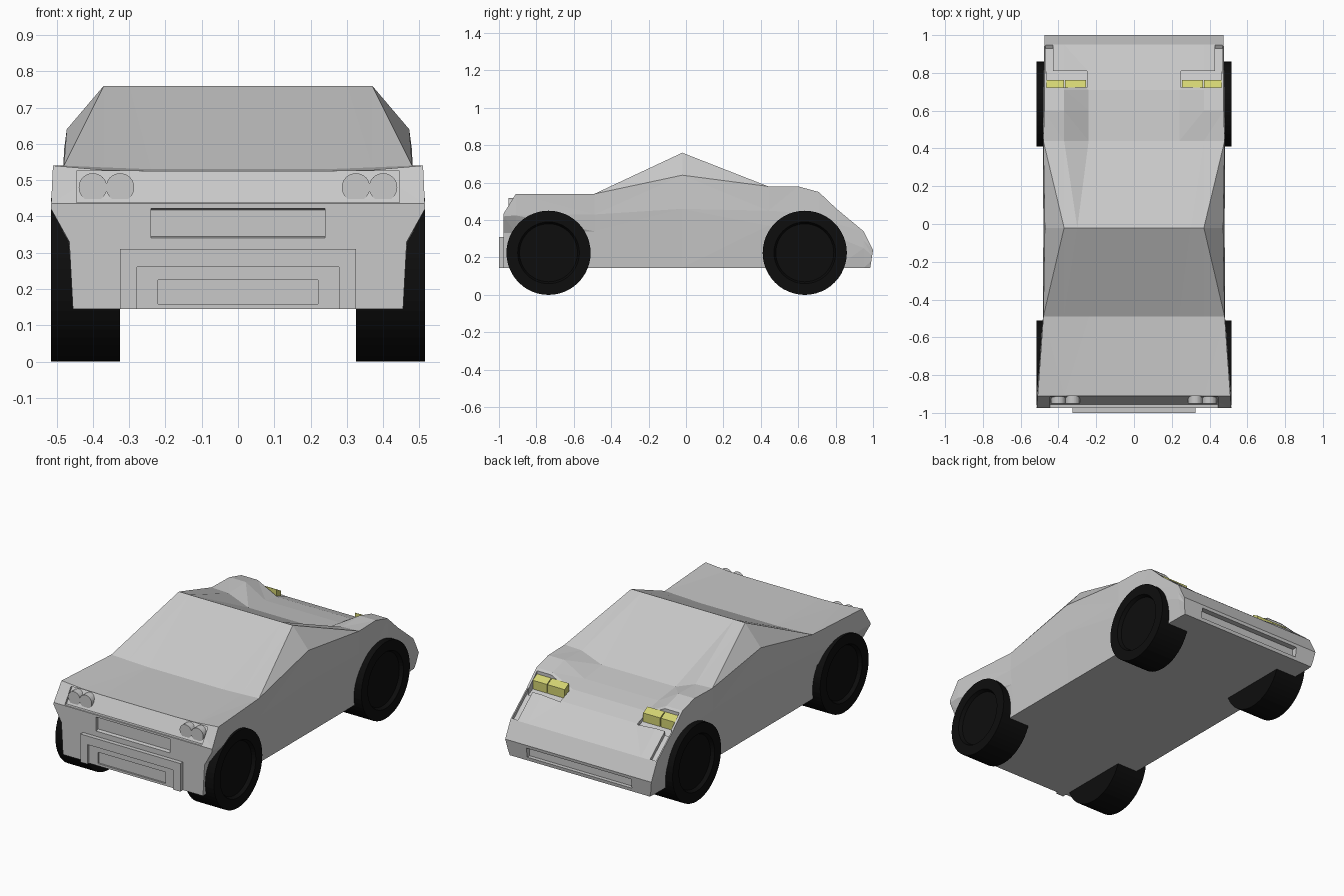
import bpy, bmesh, math

if "Cube" in bpy.data.objects:
    bpy.data.objects.remove(bpy.data.objects["Cube"])


def material(name, rgb):
    m = bpy.data.materials.new(name)
    m.diffuse_color = (*rgb, 1)
    m.use_nodes = True
    m.node_tree.nodes["Principled BSDF"].inputs["Base Color"].default_value = m.diffuse_color
    return m


GREY = material("body grey", (0.58, 0.58, 0.58))
BLACK = material("tyre black", (0.004, 0.004, 0.004))
YELLOW = material("lamp yellow", (0.65, 0.65, 0.17))


def make(name, bm, mat):
    bmesh.ops.recalc_face_normals(bm, faces=bm.faces)
    me = bpy.data.meshes.new(name)
    bm.to_mesh(me)
    bm.free()
    me.materials.append(mat)
    ob = bpy.data.objects.new(name, me)
    bpy.context.collection.objects.link(ob)
    return ob


def prism(name, x0, x1, poly, mat=GREY):
    """Side outline of (y, z) points extruded from x0 to x1."""
    bm = bmesh.new()
    a = [bm.verts.new((x0, y, z)) for y, z in poly]
    b = [bm.verts.new((x1, y, z)) for y, z in poly]
    n = len(poly)
    bm.faces.new(a)
    bm.faces.new(b[::-1])
    for i in range(n):
        bm.faces.new((a[i], b[i], b[(i + 1) % n], a[(i + 1) % n]))
    return make(name, bm, mat)


def rect(y0, y1, z0, z1):
    return [(y0, z0), (y1, z0), (y1, z1), (y0, z1)]


def cut(ob, cutter):
    mod = ob.modifiers.new("cut", 'BOOLEAN')
    mod.operation = 'DIFFERENCE'
    mod.solver = 'EXACT'
    mod.object = cutter
    bpy.context.view_layer.update()
    dg = bpy.context.evaluated_depsgraph_get()
    me = bpy.data.meshes.new_from_object(ob.evaluated_get(dg))
    ob.modifiers.clear()
    ob.data = me
    bpy.data.objects.remove(cutter)


# Body shell: half sections (sill, lower crease, waist, shoulder, inner shoulder, centre panel)
sections = [
    (-0.975, (.455, .145), (.465, .33), (.515, .42), (.515, .435), (.37, .435), (.24, .435)),
    (-0.91, (.455, .145), (.468, .33), (.514, .425), (.51, .54), (.37, .528), (.24, .525)),
    (-0.49, (.46, .145), (.475, .34), (.482, .43), (.48, .54), (.37, .535), (.24, .53)),
    (-0.02, (.46, .145), (.48, .46), (.472, .64), (.37, .76), (.30, .76), (.20, .76)),
    (0.44, (.46, .145), (.48, .37), (.482, .45), (.48, .58), (.37, .575), (.24, .525)),
    (0.60, (.46, .145), (.48, .36), (.48, .44), (.475, .58), (.37, .58), (.24, .505)),
    (0.71, (.46, .145), (.48, .34), (.48, .42), (.475, .55), (.37, .55), (.24, .485)),
    (0.805, (.46, .145), (.478, .31), (.478, .38), (.475, .46), (.37, .46), (.24, .45)),
    (0.95, (.458, .145), (.475, .25), (.475, .29), (.475, .34), (.37, .34), (.24, .34)),
    (1.0, (.455, .145), (.465, .18), (.47, .21), (.475, .24), (.37, .24), (.24, .24)),
]
bm = bmesh.new()
rings = []
for y, *pts in sections:
    loop = [(x, z) for x, z in pts] + [(-x, z) for x, z in reversed(pts)]
    rings.append([bm.verts.new((x, y, z)) for x, z in loop])
n = len(rings[0])
for r, s in zip(rings, rings[1:]):
    for i in range(n):
        j = (i + 1) % n
        bm.faces.new((r[i], r[j], s[j], s[i]))
bm.faces.new(rings[0])
bm.faces.new(rings[-1])
for v in rings[-1]:                      # nose tucks under slightly
    v.co.y -= 0.015 * (0.24 - v.co.z) / 0.095
bmesh.ops.triangulate(bm, faces=[f for f in bm.faces if len(f.verts) == 4])
body = make("car_body", bm, GREY)

# Recesses: tail lamp panel, rear slot, front grille
cut(body, prism("cutter", -.445, .445, [(-1.02, .438), (-.956, .438), (-.902, .525), (-1.02, .525)]))
cut(body, prism("cutter", -.24, .24, [(-1.02, .33), (-.955, .345), (-.955, .418), (-1.02, .432)]))
cut(body, prism("cutter", -.34, .34, rect(.965, 1.05, .165, .222)))

# Headlamp wells with the groove running to the nose
for s in (-1, 1):
    cut(body, prism("cutter", s * .25, s * .462, [(.722, .62), (.722, .465), (.81, .425), (.81, .62)]))
    cut(body, prism("cutter", s * .43, s * .468, [(.80, .56), (.80, .44), (.93, .333), (.95, .345), (.95, .56)]))

# Rear bumper block with stepped recess
bumper = prism("rear_bumper", -.325, .325, rect(-1.0, -.95, .145, .31))
cut(bumper, prism("cutter", -.278, .278, rect(-1.05, -.985, .10, .26)))
cut(bumper, prism("cutter", -.22, .22, rect(-1.05, -.968, .158, .225)))


def revolve(name, profile, axis, centre, mat, steps=48):
    """Closed solid from (radius, offset) rings around the x or y axis."""
    bm = bmesh.new()
    loops = []
    for r, o in profile:
        ring = []
        for k in range(steps):
            t = 2 * math.pi * k / steps
            c, d = r * math.cos(t), r * math.sin(t)
            ring.append(bm.verts.new((o, c, d) if axis == 'x' else (c, o, d)))
        loops.append(ring)
    for a, b in zip(loops, loops[1:]):
        for k in range(steps):
            j = (k + 1) % steps
            bm.faces.new((a[k], a[j], b[j], b[k]))
    bm.faces.new(loops[0])
    bm.faces.new(loops[-1])
    ob = make(name, bm, mat)
    ob.location = centre
    return ob


for s, side in ((-1, "left"), (1, "right")):
    # Wheels with a shallow dished outer face
    for y, end in ((-.735, "rear"), (.635, "front")):
        revolve(f"{end}_{side}_wheel",
                [(.225, s * .325), (.225, s * .515), (.165, s * .515), (.155, s * .495)],
                'x', (0, y, .225), BLACK)
    # Twin round tail lamps
    for x, part in ((.40, "outer"), (.325, "inner")):
        revolve(f"{side}_{part}_tail_lamp", [(.039, -.95), (.039, -.90)],
                'y', (s * x, 0, .48), GREY, 32)
    # Twin headlamps
    for x0, x1, part in ((.255, .366, "inner"), (.371, .462, "outer")):
        prism(f"{side}_{part}_headlamp", s * x0, s * x1,
              [(.722, .455), (.762, .445), (.762, .498), (.722, .52)], YELLOW)
